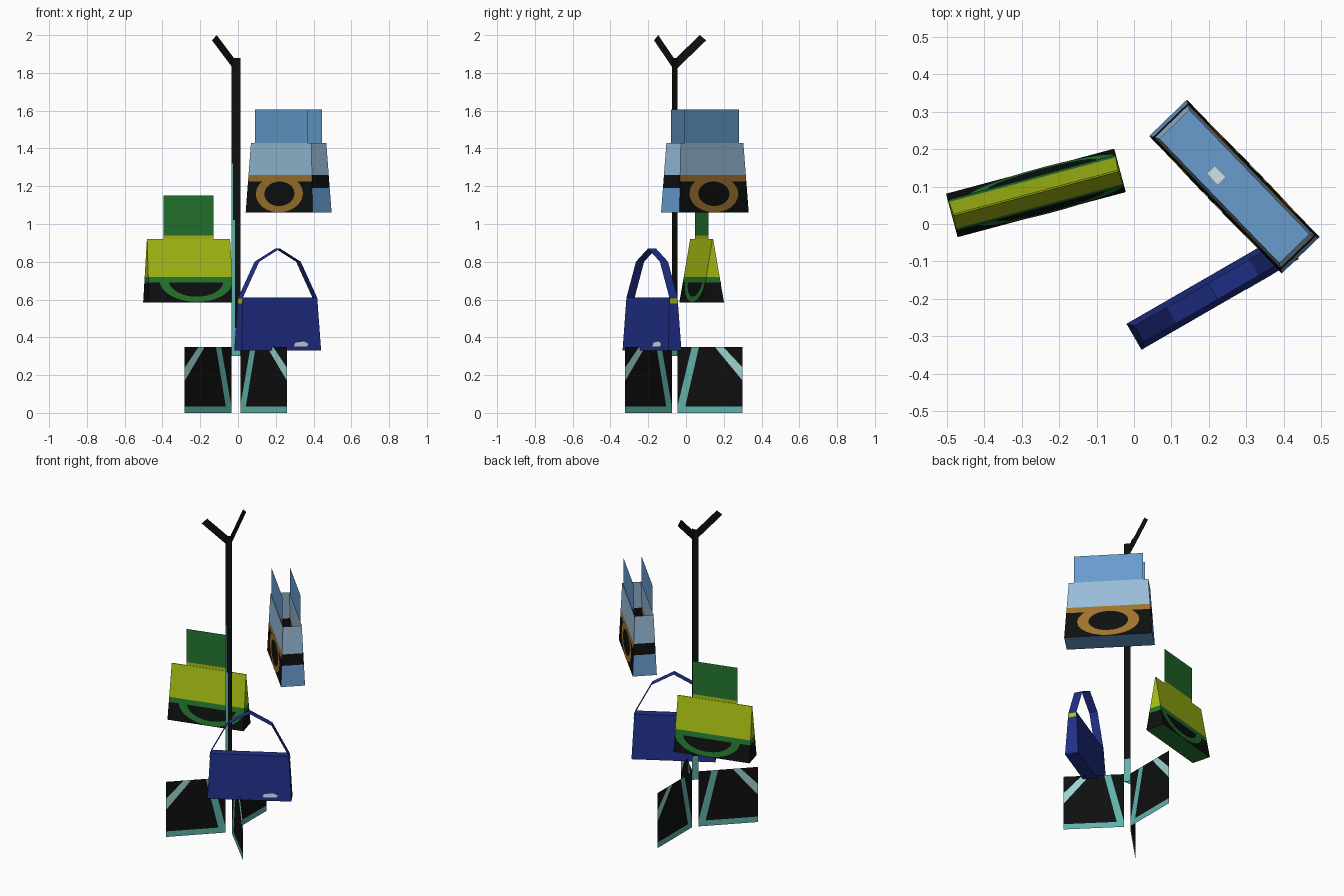
import bpy, math
from mathutils import Vector

if "Cube" in bpy.data.objects:
    bpy.data.objects.remove(bpy.data.objects["Cube"])


def srgb(r, g, b):
    f = lambda c: c / 12.92 if c <= 0.04045 else ((c + 0.055) / 1.055) ** 2.4
    return (f(r / 255), f(g / 255), f(b / 255), 1)


COLOURS = {
    "black": (14, 15, 15), "teal": (95, 178, 170), "pale_teal": (155, 212, 208),
    "navy": (33, 48, 138), "steel_blue": (104, 156, 206), "light_blue": (152, 188, 216),
    "brown": (158, 115, 45), "green": (36, 118, 46), "lime": (168, 190, 20),
    "white": (215, 225, 230),
}
MATS = {}
for name, c in COLOURS.items():
    MATS[name] = bpy.data.materials.new(name)
    MATS[name].diffuse_color = srgb(*c)


def build(name, polys):
    """polys: list of (colour name, list of points)."""
    verts, faces, used = [], [], []
    for col, pts in polys:
        faces.append(list(range(len(verts), len(verts) + len(pts))))
        verts += [tuple(p) for p in pts]
        if col not in used:
            used.append(col)
    me = bpy.data.meshes.new(name)
    me.from_pydata(verts, [], faces)
    for col in used:
        me.materials.append(MATS[col])
    for p, (col, _) in zip(me.polygons, polys):
        p.material_index = used.index(col)
    ob = bpy.data.objects.new(name, me)
    bpy.context.collection.objects.link(ob)
    return ob


class Bag:
    """Tapered bag in its own frame: l along the length, w across, z up."""

    def __init__(self, x, y, deg, low, high):
        a = math.radians(deg)
        self.c = Vector((x, y, 0))
        self.u = Vector((math.cos(a), math.sin(a), 0))
        self.w = Vector((-math.sin(a), math.cos(a), 0))
        self.low, self.high = low, high          # (z, length, width)

    def at(self, l, w, z):
        return self.c + self.u * l + self.w * w + Vector((0, 0, z))

    def half(self, z):
        (z0, l0, w0), (z1, l1, w1) = self.low, self.high
        t = (z - z0) / (z1 - z0)
        return (l0 + (l1 - l0) * t) / 2, (w0 + (w1 - w0) * t) / 2

    def ring(self, z):
        l, w = self.half(z)
        return [self.at(-l, -w, z), self.at(l, -w, z), self.at(l, w, z), self.at(-l, w, z)]

    def side(self, s, l, z):
        return self.at(l, s * (self.half(z)[1] + 0.002), z)

    def end(self, s, w, z):
        return self.at(s * (self.half(z)[0] + 0.002), w, z)

    def body(self, name, bands, bottom, top=None):
        """bands: (z0, z1, side colour, end colour)."""
        polys = [(bottom, self.ring(self.low[0])[::-1])]
        for z0, z1, side, end in bands:
            a, b = self.ring(z0), self.ring(z1)
            for i in range(4):
                j = (i + 1) % 4
                polys.append(((side, end)[i % 2], [a[i], a[j], b[j], b[i]]))
        if top:
            polys.append((top, self.ring(self.high[0])))
        build(name, polys)

    def arc(self, name, col, l, z, outer, inner, a0, a1, n=20):
        """Curved painted band on both long sides."""
        polys = []
        for s in (-1, 1):
            p = lambda r, k: self.side(s, l + r[0] * math.cos(a0 + (a1 - a0) * k / n),
                                       z + r[1] * math.sin(a0 + (a1 - a0) * k / n))
            for k in range(n):
                q = [p(inner, k), p(outer, k), p(outer, k + 1), p(inner, k + 1)]
                polys.append((col, q if s < 0 else q[::-1]))
        build(name, polys)


# Stand: open triangular pole
corners = [(-0.035, -0.075), (0.012, -0.075), (-0.0115, -0.045)]
polys = []
for z0, z1, col in ((0.30, 0.45, "teal"), (0.45, 1.88, "black")):
    for i in range(3):
        a, b = corners[i], corners[(i + 1) % 3]
        polys.append((col, [(*a, z0), (*b, z0), (*b, z1), (*a, z1)]))
build("pole", polys)
build("pole_stripe", [
    ("teal", [(x0, -0.077, z0), (x1, -0.077, z0), (x1, -0.077, z1), (x0, -0.077, z1)])
    for x0, x1, z0, z1 in ((-0.035, -0.016, 0.45, 1.02), (-0.035, -0.027, 1.02, 1.32))])

# Three flat feet, each cut into black and teal areas (t from pole outwards, z)
FOOT = [
    ("teal", [(0, 0), (1, 0), (1, .035), (0, .035)]),
    ("black", [(0, .035), (.22, .35), (0, .35)]),
    ("teal", [(0, .035), (.12, .035), (.33, .35), (.22, .35)]),
    ("black", [(.12, .035), (1, .035), (1, .17), (.57, .35), (.33, .35)]),
    ("pale_teal", [(1, .17), (1, .24), (.70, .35), (.57, .35)]),
    ("black", [(1, .24), (1, .35), (.70, .35)]),
]
tips = [(-0.282, -0.322), (0.259, -0.322), (-0.0115, 0.30)]
for side, a, b in zip(("left", "right", "back"), corners, tips):
    a, b = Vector(a), Vector(b)
    build("foot_" + side, [(col, [(*(a.lerp(b, t)), z) for t, z in pts]) for col, pts in FOOT])

# Two flat hooks at the top
for side, d in (("left", (-0.105, -0.095)), ("back", (0.0, 0.145))):
    d, c = Vector(d), Vector((-0.0165, -0.06))
    build("hook_" + side, [("black", [
        (*(c + d * t), z) for t, z in ((0.1, 1.825), (1.15, 1.972), (0.92, 2.0), (0.0, 1.872))])])

# Navy bag with ribbon handle
navy = Bag(0.21, -0.18, 30, (0.33, 0.485, 0.08), (0.61, 0.455, 0.05))
navy.body("navy_bag", [(0.33, 0.61, "navy", "navy")], "navy", "navy")
path = [(-.227, .61), (-.127, .80), (0, .87), (.127, .80), (.227, .61)]
build("navy_handle", [("navy", [navy.at(a[0], -.025, a[1]), navy.at(a[0], .025, a[1]),
                                navy.at(b[0], .025, b[1]), navy.at(b[0], -.025, b[1])])
                      for a, b in zip(path, path[1:])])
build("navy_end_tabs", [("lime", [navy.end(s, w, z) for w, z in
                                  ((-.024, .578), (.024, .578), (.024, .605), (-.024, .605))])
                        for s in (-1, 1)])
build("navy_badge", [("white", [navy.side(-1, l, z) for l, z in
                                ((.075, .352), (.155, .352), (.165, .365), (.14, .378), (.085, .372))])])

# Green and lime ridge-topped bag with flat upright panel
lime = Bag(-0.262, 0.083, 15, (0.585, 0.465, 0.12), (0.92, 0.455, 0.004))
lime.body("lime_bag", [(0.585, 0.69, "black", "black"), (0.69, 0.72, "green", "green"),
                       (0.72, 0.92, "lime", "lime")], "green", "lime")
lime.arc("lime_bag_curve", "green", 0.03, 0.70, (0.20, 0.112), (0.15, 0.085), math.pi, 2 * math.pi)
build("lime_bag_panel", [
    (col, [lime.at(l0, 0, z0), lime.at(l1, 0, z0), lime.at(l1, 0, z1), lime.at(l0, 0, z1)])
    for col, l0, l1, z0, z1 in (("lime", -.137, .137, .92, .94), ("green", -.137, .137, .94, 1.15))])

# Blue open-topped bag with two upright panels
blue = Bag(0.268, 0.10, -46, (1.06, 0.51, 0.14), (1.43, 0.46, 0.11))
blue.body("blue_bag", [(1.06, 1.19, "black", "steel_blue"), (1.19, 1.225, "black", "black"),
                       (1.225, 1.26, "brown", "black"), (1.26, 1.43, "light_blue", "light_blue")],
          "steel_blue")
blue.arc("blue_bag_oval", "brown", 0, 1.16, (0.18, 0.098), (0.115, 0.065), 0, 2 * math.pi, 24)
for side, w in (("front", -0.053), ("back", 0.053)):
    build("blue_panel_" + side, [("steel_blue", [
        blue.at(-.20, w, 1.43), blue.at(.20, w, 1.43), blue.at(.20, w, 1.605), blue.at(-.20, w, 1.605)])])
build("blue_bag_label", [("white", [blue.at(l, w, 1.063) for l, w in
                                    ((-.075, -.028), (-.035, -.028), (-.035, 0), (-.075, 0))])])

for m in bpy.data.materials:
    if m.users and not m.is_grease_pencil:
        m.use_nodes = True
        m.node_tree.nodes["Principled BSDF"].inputs["Base Color"].default_value = m.diffuse_color
